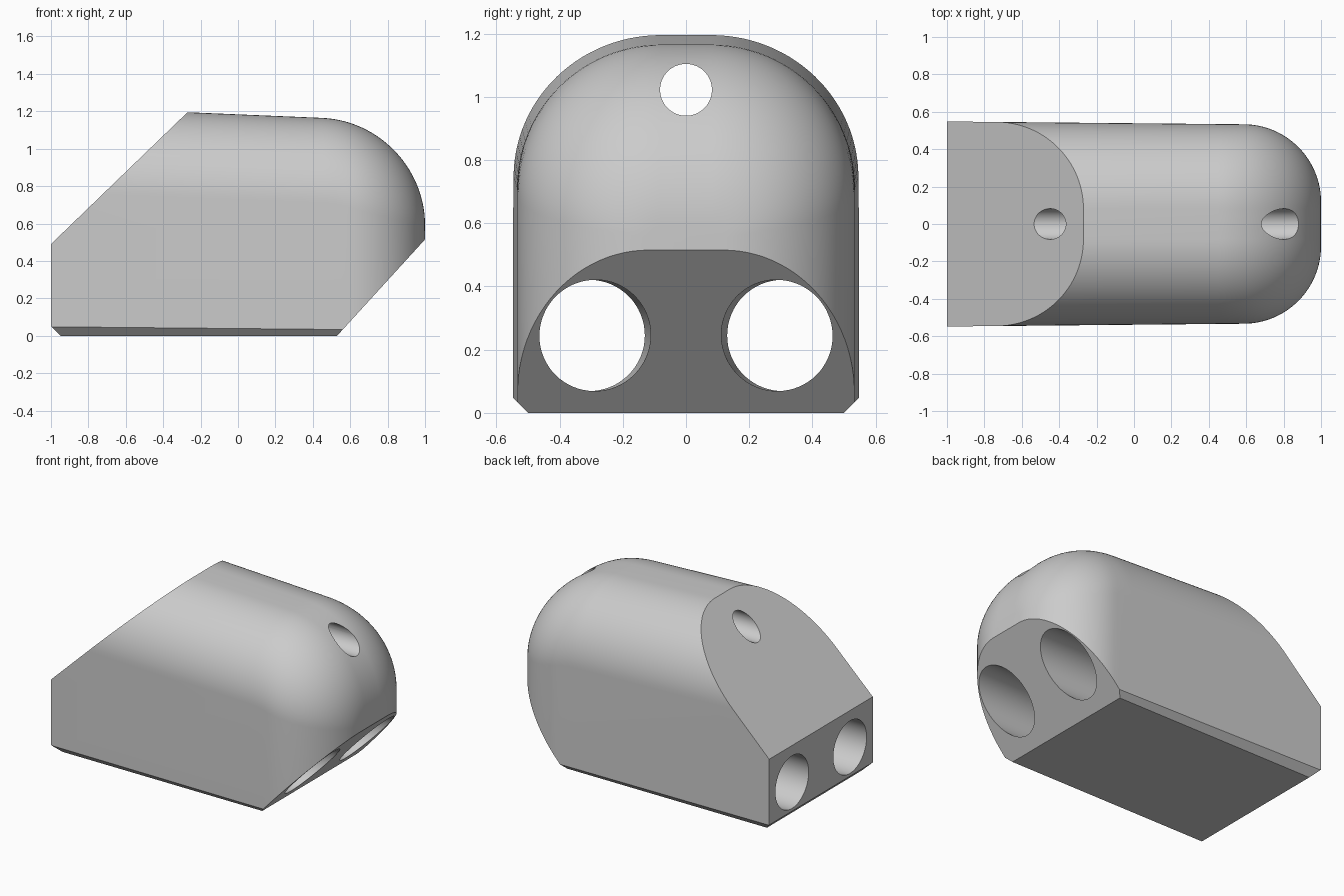
import bpy, bmesh, math
from mathutils import Vector

cube = bpy.data.objects.get("Cube")
if cube:
    bpy.data.objects.remove(cube, do_unlink=True)

grey = bpy.data.materials.new("light grey")
grey.use_nodes = True
colour = (0.6, 0.6, 0.6, 1)
grey.diffuse_color = colour
grey.node_tree.nodes["Principled BSDF"].inputs["Base Color"].default_value = colour

SIDE_R, TOP_R, FLAT, STEPS = 0.41, 0.55, 0.08, 28


def rounding(x, radius):
    """How far the nose rounding pulls the surface in at x."""
    d = max(0, x - (1 - radius))
    return radius - math.sqrt(max(0, radius ** 2 - d ** 2))


def section(x):
    """Arched cross-section, tapering gently towards the nose."""
    half = 0.548 - 0.0094 * (x + 1) - rounding(x, SIDE_R)
    top = 1.195 - 0.042 * (x + 0.27) - rounding(x, TOP_R)
    r = half - FLAT
    arc = [(FLAT + r * math.cos(a), top - r + r * math.sin(a))
           for a in (math.pi / 2 * i / STEPS for i in range(STEPS + 1))]
    right = [(half, 0)] + arc
    return right + [(-y, z) for y, z in reversed(right)]


# Body: arched sections lofted from the back to the rounded nose
bm = bmesh.new()
stations = [-1] + [1 - TOP_R + TOP_R * math.sin(math.pi / 2 * i / STEPS)
                   for i in range(STEPS + 1)]
rings = [[bm.verts.new((x, y, z)) for y, z in section(x)] for x in stations]
count = len(rings[0])
for a, b in zip(rings, rings[1:]):
    for i in range(count):
        j = (i + 1) % count
        bm.faces.new((a[i], a[j], b[j], b[i]))
bm.faces.new(rings[0])
bm.faces.new(rings[-1])


def slice_off(point, normal):
    """Remove everything on the normal's side and cap the cut."""
    geom = bm.verts[:] + bm.edges[:] + bm.faces[:]
    cut = bmesh.ops.bisect_plane(bm, geom=geom, dist=1e-6, plane_co=point,
                                 plane_no=normal, clear_outer=True)
    edges = [e for e in cut["geom_cut"] if isinstance(e, bmesh.types.BMEdge)]
    bmesh.ops.contextual_create(bm, geom=edges)


slice_off((-1, 0, 0.49), (-0.705, 0, 0.73))       # sloping back
slice_off((0.53, 0, 0), (0.515, 0, -0.47))        # undercut nose
slice_off((-0.95, 0, 0), (-1, 0, -1))             # bottom chamfers
for side in (-1, 1):
    slice_off((0, 0.5 * side, 0), (0, side, -1))
bmesh.ops.recalc_face_normals(bm, faces=bm.faces[:])
mesh = bpy.data.meshes.new("body")
bm.to_mesh(mesh)
bm.free()
body = bpy.data.objects.new("body", mesh)
bpy.context.collection.objects.link(body)
mesh.materials.append(grey)


def drill(centre, direction, radius):
    """Bore a round hole right through the body."""
    bpy.ops.mesh.primitive_cylinder_add(
        vertices=64, radius=radius, depth=3, location=centre,
        rotation=Vector(direction).to_track_quat("Z", "Y").to_euler())
    cutter = bpy.context.object
    cutter.name = "hole_cutter"
    cutter.hide_render = True
    cutter.data.materials.append(grey)
    mod = body.modifiers.new("hole", "BOOLEAN")
    mod.object, mod.operation, mod.solver = cutter, "DIFFERENCE", "EXACT"
    bpy.ops.object.select_all(action="DESELECT")
    body.select_set(True)
    bpy.context.view_layer.objects.active = body
    bpy.ops.object.modifier_apply(modifier=mod.name)
    bpy.data.objects.remove(cutter, do_unlink=True)


# Small upper hole and two large lower holes that spread towards the back
drill((0, 0, 1.022), (1, 0, 0), 0.082)
for side in (-1, 1):
    drill((-0.125, 0.297 * side, 0.245), (1, -0.0106 * side, 0), 0.176)

body.select_set(True)
bpy.context.view_layer.objects.active = body
bpy.ops.object.shade_smooth_by_angle(angle=math.radians(25))
